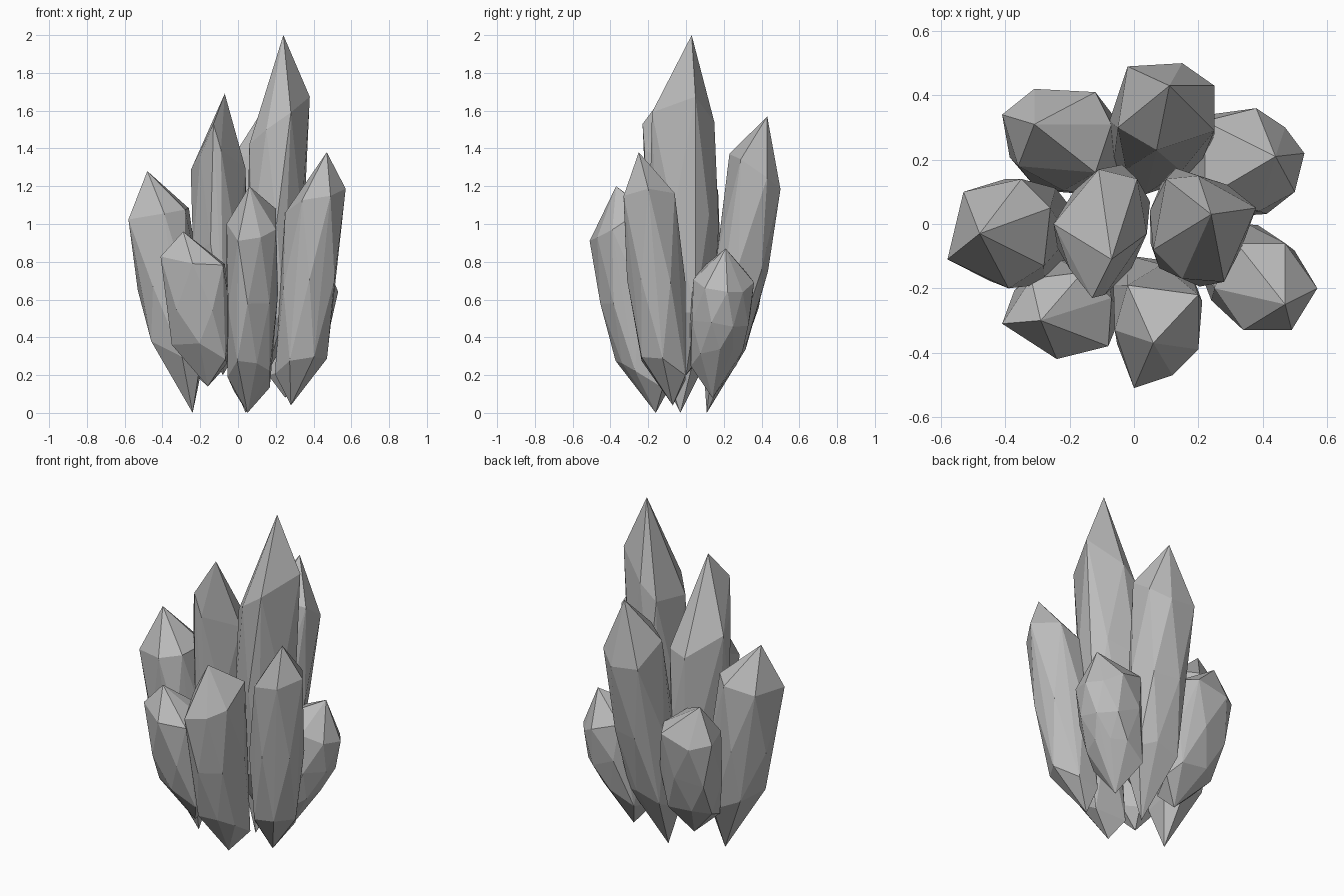
import bpy
import bmesh
import random
from mathutils import Vector

cube = bpy.data.objects.get("Cube")
if cube:
    bpy.data.objects.remove(cube, do_unlink=True)

random.seed(4)

# Single grey stone colour
stone = bpy.data.materials.new("grey_stone")
stone.use_nodes = True
stone_colour = (0.5, 0.5, 0.5, 1.0)
stone.diffuse_color = stone_colour
stone.node_tree.nodes["Principled BSDF"].inputs["Base Color"].default_value = stone_colour


def ring(outline, origin, centre, scale, tilt, turn=0.0):
    """Scaled copy of the outline around a new centre, tilted and optionally turned half a step."""
    points = []
    for i, point in enumerate(outline):
        following = outline[(i + 1) % len(outline)]
        offset = (point.lerp(following, turn) - origin) * scale
        height = centre.z + offset.dot(tilt) + random.uniform(-0.02, 0.02)
        points.append(Vector((centre.x + offset.x, centre.y + offset.y, height)))
    return points


def crystal(name, tip, base, shoulder, foot, tilt, outline, spur=None):
    """Faceted shard: pointed base, foot ring, waist ring, shoulder ring and pointed tip."""
    outline = [Vector(p) for p in outline]
    tilt = Vector(tilt)
    tip, base = Vector(tip), Vector(base)
    origin = sum(outline, Vector((0, 0))) / len(outline)
    top = Vector((origin.x, origin.y, shoulder))
    low = base.lerp(top, 0.4)
    low.z = foot
    waist = low.lerp(top, 0.5)
    # The foot ring rises on the side the shard leans towards
    foot_tilt = (top - base).xy.normalized() * 0.5

    points = [tip, base]
    if spur:
        points.append(Vector(spur))
    points += ring(outline, origin, top, 1.0, tilt)
    points += ring(outline, origin, waist, 1.15, tilt * 0.5, turn=0.5)
    points += ring(outline, origin, low, 0.86, foot_tilt)

    bm = bmesh.new()
    for p in points:
        bm.verts.new(p)
    hull = bmesh.ops.convex_hull(bm, input=bm.verts[:])
    loose = {v for v in hull["geom_interior"] if isinstance(v, bmesh.types.BMVert)}
    bmesh.ops.delete(bm, geom=list(loose), context="VERTS")
    bmesh.ops.recalc_face_normals(bm, faces=bm.faces[:])
    mesh = bpy.data.meshes.new(name)
    bm.to_mesh(mesh)
    bm.free()
    mesh.materials.append(stone)
    obj = bpy.data.objects.new(name, mesh)
    bpy.context.collection.objects.link(obj)


# Tall central pair
crystal("tallest_crystal", (.24, .03, 2), (.15, 0, .2), 1.54, .45, (.8, 0),
        [(.06, -.08), (.1, .14), (.2, .15), (.38, .05), (.28, -.18), (.15, -.17)])
crystal("centre_crystal", (-.07, -.11, 1.69), (-.08, 0, .2), 1.28, .42, (0, -.5),
        [(-.25, 0), (-.11, .17), (.01, .14), (.04, -.03), (-.09, -.22), (-.2, -.14)],
        spur=(-.13, -.23, 1.53))

# Outer shards, leaning away from the middle
crystal("back_crystal", (.11, .43, 1.57), (.04, .11, 0), 1.27, .32, (0, -.7),
        [(-.02, .49), (.15, .5), (.25, .43), (.25, .29), (.07, .23), (-.05, .3)])
crystal("back_right_crystal", (-.31, .31, .99), (-.16, .15, .14), .82, .3, (.2, -.2),
        [(-.41, .34), (-.31, .42), (-.12, .41), (-.07, .31), (-.12, .16), (-.36, .18)])
crystal("back_left_crystal", (.44, .21, .87), (.25, .14, .08), .69, .29, (-.4, 0),
        [(.22, .32), (.38, .36), (.47, .3), (.53, .22), (.5, .1), (.39, .04), (.22, .08)])
crystal("right_crystal", (-.48, -.03, 1.28), (-.24, -.03, 0), 1.06, .32, (.3, 0),
        [(-.58, -.11), (-.39, -.2), (-.28, -.13), (-.26, .05), (-.35, .14), (-.53, .1)])
crystal("front_left_crystal", (.47, -.25, 1.38), (.28, -.07, .04), 1.13, .24, (.35, 0),
        [(.57, -.2), (.49, -.33), (.34, -.33), (.25, -.2), (.32, -.06), (.47, -.06)])
crystal("front_crystal", (.06, -.37, 1.2), (.05, -.16, 0), 1, .2, (0, .5),
        [(-.06, -.33), (0, -.51), (.12, -.47), (.2, -.39), (.2, -.22), (-.02, -.19)])
crystal("front_right_crystal", (-.29, -.3, .96), (-.16, -.18, .14), .8, .29, (-.1, .2),
        [(-.41, -.31), (-.24, -.42), (-.08, -.38), (-.07, -.23), (-.16, -.15), (-.32, -.17)])
